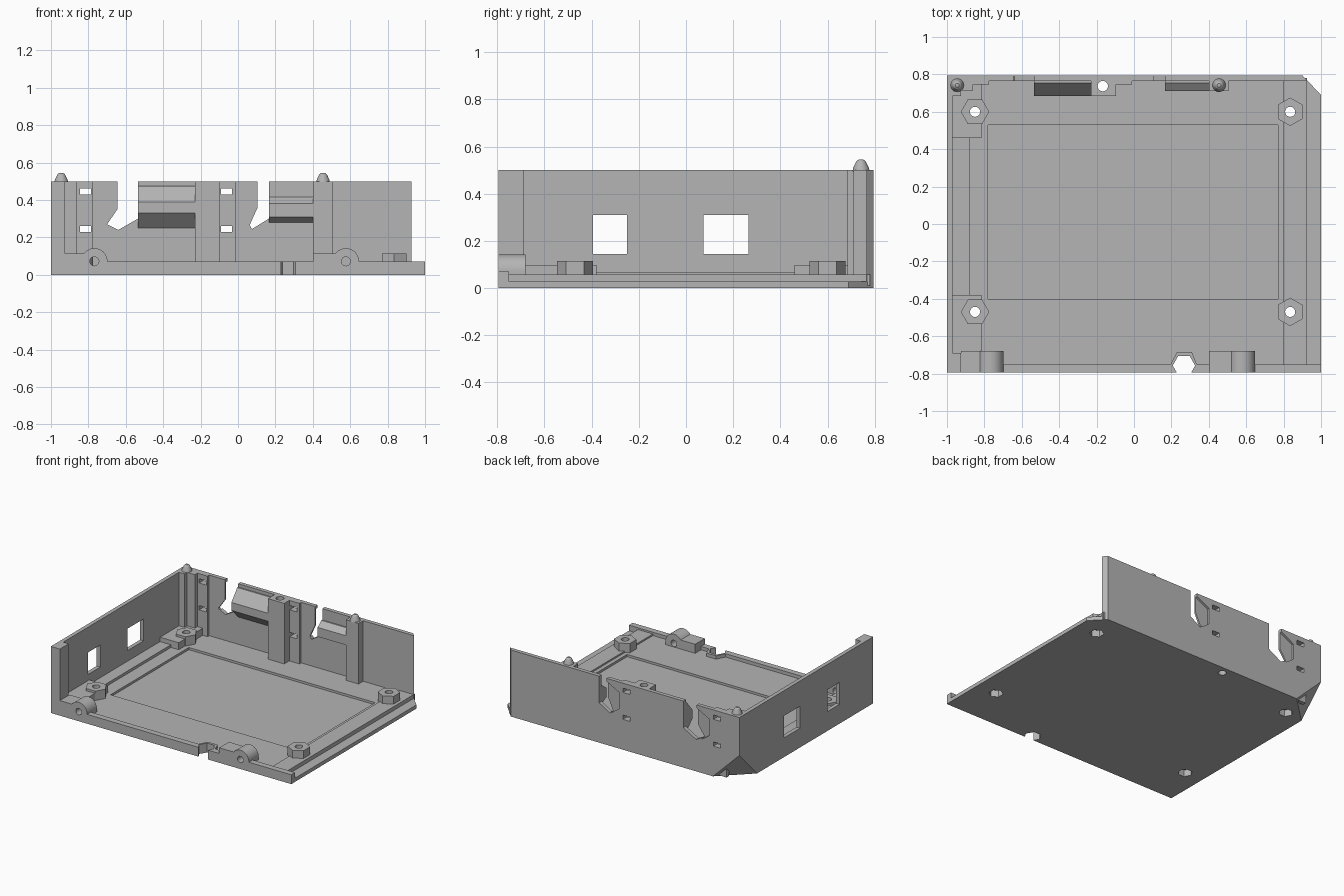
import bpy, bmesh, math
from mathutils import Vector

cube = bpy.data.objects.get("Cube")
if cube:
    bpy.data.objects.remove(cube, do_unlink=True)

grey = bpy.data.materials.new("matte_grey")
grey.use_nodes = True
COLOUR = (0.46, 0.46, 0.46, 1)
grey.diffuse_color = COLOUR
grey.node_tree.nodes["Principled BSDF"].inputs["Base Color"].default_value = COLOUR

X, Y, TOP = 1.0, 0.795, 0.5
WALL = 0.765          # inner face of the back wall
SIDE = -0.97          # inner face of the side wall


def prism(name, points, lo, hi, axis="z"):
    """Extrude a flat outline along one axis."""
    place = {"z": lambda a, b, c: (a, b, c),
             "y": lambda a, b, c: (a, c, b),
             "x": lambda a, b, c: (c, a, b)}[axis]
    bm = bmesh.new()
    face = bm.faces.new([bm.verts.new(place(a, b, lo)) for a, b in points])
    grown = bmesh.ops.extrude_face_region(bm, geom=[face])
    moved = [g for g in grown["geom"] if isinstance(g, bmesh.types.BMVert)]
    bmesh.ops.translate(bm, verts=moved, vec=Vector(place(0, 0, hi - lo)))
    bmesh.ops.recalc_face_normals(bm, faces=bm.faces)
    mesh = bpy.data.meshes.new(name)
    bm.to_mesh(mesh)
    bm.free()
    mesh.materials.append(grey)
    obj = bpy.data.objects.new(name, mesh)
    bpy.context.scene.collection.objects.link(obj)
    return obj


def box(name, x0, x1, y0, y1, z0, z1):
    return prism(name, [(x0, y0), (x1, y0), (x1, y1), (x0, y1)], z0, z1)


def ring(cx, cy, r, n, turn=0.0, sweep=math.tau):
    steps = n if sweep == math.tau else n - 1
    return [(cx + r * math.cos(turn + sweep * i / steps),
             cy + r * math.sin(turn + sweep * i / steps)) for i in range(n)]


def cut(parts, cutters):
    """Subtract every cutter from every part, then drop the cutters."""
    for part in parts:
        for c in cutters:
            mod = part.modifiers.new("cut", "BOOLEAN")
            mod.operation, mod.solver, mod.object = "DIFFERENCE", "EXACT", c
        graph = bpy.context.evaluated_depsgraph_get()
        mesh = bpy.data.meshes.new_from_object(part.evaluated_get(graph))
        part.modifiers.clear()
        part.data = mesh
    for c in cutters:
        bpy.data.objects.remove(c, do_unlink=True)


# Base plate with clipped corner, floor, ledges and front rim
plate = prism("base_plate", [(-X, -Y), (X, -Y), (X, 0.69), (0.9, Y), (-X, Y)], 0, 0.028)
floor = box("floor", SIDE, 0.81, -0.76, 0.78, 0.01, 0.045)
cut([floor], [box("recess", -0.78, 0.77, -0.4, 0.53, 0.028, 0.1)])
side_ledge = box("side_ledge", 0.8, 0.925, -0.76, 0.78, 0.01, 0.057)
wall_ledge = box("wall_ledge", -0.98, -0.88, -0.76, 0.78, 0.01, 0.065)
rim = box("front_rim", -X, X, -Y, -0.75, 0, 0.07)
back_block = box("back_block", -0.98, -0.815, 0.46, 0.78, 0.01, 0.098)
front_block = box("front_block", -0.98, -0.815, -0.76, -0.38, 0.01, 0.098)

# Screw standoffs with a through hole and a nut pocket underneath
standoffs, bores = [], []
for x, turn in ((-0.85, 0), (0.835, math.pi / 6)):
    for y in (0.6, -0.47):
        standoffs.append(prism("standoff", ring(x, y, 0.076, 6, turn), 0.01, 0.115))
        bores.append(prism("bore", ring(x, y, 0.027, 20), -0.1, 0.3))
        bores.append(prism("nut_pocket", ring(x, y, 0.05, 6, turn), -0.1, 0.05))

# Hexagonal nut holder in the front rim
nut_holder = prism("nut_holder", [(0.19, -0.76), (0.34, -0.76), (0.31, -0.685), (0.23, -0.685)],
                   0, 0.07)
bores.append(prism("nut_slot", ring(0.267, -0.757, 0.06, 6), -0.1, 0.3))
bores.append(box("nut_mouth", 0.232, 0.308, -0.9, -0.75, -0.1, 0.3))

# Back wall with two open notches in its top edge
outline = [(-X, 0), (0.95, 0), (0.95, TOP),
           (0.165, TOP), (0.165, 0.3), (0.075, 0.245), (0.062, 0.265), (0.105, 0.36), (0.105, TOP),
           (-0.535, TOP), (-0.535, 0.3), (-0.64, 0.24), (-0.7, 0.27), (-0.645, 0.35), (-0.645, TOP),
           (-X, TOP)]
back_wall = prism("back_wall", outline, WALL, Y, "y")
cut([back_wall], [prism("corner", [(0.9, Y), (1.02, 0.663), (1.1, 0.9), (0.9, 0.9)], -0.1, 0.6)])

# Shallow latch pockets on the outside, beside each notch
for x in (-0.64, 0.11):
    pocket = [(x, 0.48), (x - 0.112, 0.42), (x - 0.112, 0.3), (x - 0.05, 0.255), (x, 0.35)]
    cut([back_wall], [prism("latch_pocket", pocket, Y - 0.016, 0.9, "y")])

# Thickened pads and their small slots
pads = [box("slot_pad", -0.88, -0.775, 0.745, 0.775, 0.01, TOP),
        box("slot_pad", -0.1, -0.01, 0.745, 0.775, 0.01, TOP)]
slots = [box("slot", x, x + 0.06, 0.6, 0.9, z, z + 0.032)
         for x in (-0.845, -0.092) for z in (0.228, 0.43)]
cut([back_wall] + pads, slots)

# Posts along the back wall
screw_post = box("screw_post", -0.23, -0.095, 0.685, 0.775, 0.01, TOP)
bores.append(prism("post_bore", ring(-0.167, 0.737, 0.028, 20), -0.1, 0.6))
box("peg_post", 0.4, 0.505, 0.71, 0.775, 0.01, TOP)
corner_post = prism("corner_post", [(-0.99, 0.685), (-0.925, 0.685), (-0.925, 0.715),
                                    (-0.86, 0.715), (-0.86, 0.78), (-0.99, 0.78)], 0.01, TOP)
box("front_post", -0.99, -0.925, -Y, -0.69, 0.01, TOP)

# Wedge shaped grips on the inside of the back wall
prism("large_grip", [(0.775, 0.24), (0.685, 0.33), (0.685, 0.39), (0.755, 0.475), (0.775, 0.475)],
      -0.535, -0.22, "x")
prism("small_grip", [(0.775, 0.275), (0.71, 0.31), (0.71, 0.38), (0.755, 0.415), (0.775, 0.415)],
      0.165, 0.41, "x")

# Side wall with two windows
side_wall = box("side_wall", -X, SIDE, -Y, Y, 0, TOP)
cut([side_wall], [box("window", -1.1, -0.8, y0, y1, 0.145, 0.31)
                  for y0, y1 in ((-0.395, -0.25), (0.075, 0.265))])

# Locating pegs: tapered with a rounded tip
for x in (-0.945, 0.455):
    bm = bmesh.new()
    last = None
    for r, z in ((0.036, 0.495), (0.034, 0.508), (0.02, 0.537), (0.01, 0.545)):
        loop = [bm.verts.new((a, b, z)) for a, b in ring(x, 0.742, r, 24)]
        if last:
            for i in range(24):
                j = (i + 1) % 24
                bm.faces.new((last[i], last[j], loop[j], loop[i]))
        last = loop
    bm.faces.new(last)
    mesh = bpy.data.meshes.new("peg")
    bm.to_mesh(mesh)
    bm.free()
    mesh.materials.append(grey)
    bpy.context.scene.collection.objects.link(bpy.data.objects.new("peg", mesh))

# Round hinge bosses on the front, each with a side block and a bore
bosses, boss_bores = [], []
for x, left in ((-0.768, -0.925), (0.577, 0.4)):
    arch = ring(x, 0.072, 0.07, 21, 0, math.pi * 0.8)
    bosses.append(prism("hinge_boss", [(left, 0.01), (x + 0.07, 0.01)] + arch + [(left, 0.113)],
                        -Y, -0.68, "y"))
    boss_bores.append(prism("hinge_bore", ring(x, 0.072, 0.024, 20), -0.9, -0.6, "y"))
cut(bosses + [rim, front_block], boss_bores)

# Drill all vertical holes
cut([plate, floor, side_ledge, wall_ledge, rim, back_block, front_block,
     nut_holder, screw_post] + standoffs, bores)

# Slanted cut across the lower back corner
bm = bmesh.new()
tip, a, b, c = [bm.verts.new(p) for p in ((-1.1, 0.9, -0.1), (-0.57, 0.9, -0.1),
                                          (-1.1, 0.39, -0.1), (-1.1, 0.9, 0.42))]
for f in ((tip, a, b), (tip, c, a), (tip, b, c), (a, c, b)):
    bm.faces.new(f)
bmesh.ops.recalc_face_normals(bm, faces=bm.faces)
mesh = bpy.data.meshes.new("corner_cutter")
bm.to_mesh(mesh)
bm.free()
corner_cutter = bpy.data.objects.new("corner_cutter", mesh)
bpy.context.scene.collection.objects.link(corner_cutter)
cut([plate, floor, wall_ledge, back_wall, side_wall, corner_post, back_block], [corner_cutter])

# Smooth only the round parts
for obj in bpy.context.scene.objects:
    obj.select_set(obj.type == "MESH" and obj.data.materials[:1] == [grey])
bpy.context.view_layer.objects.active = plate
bpy.ops.object.shade_smooth_by_angle(angle=math.radians(25))
